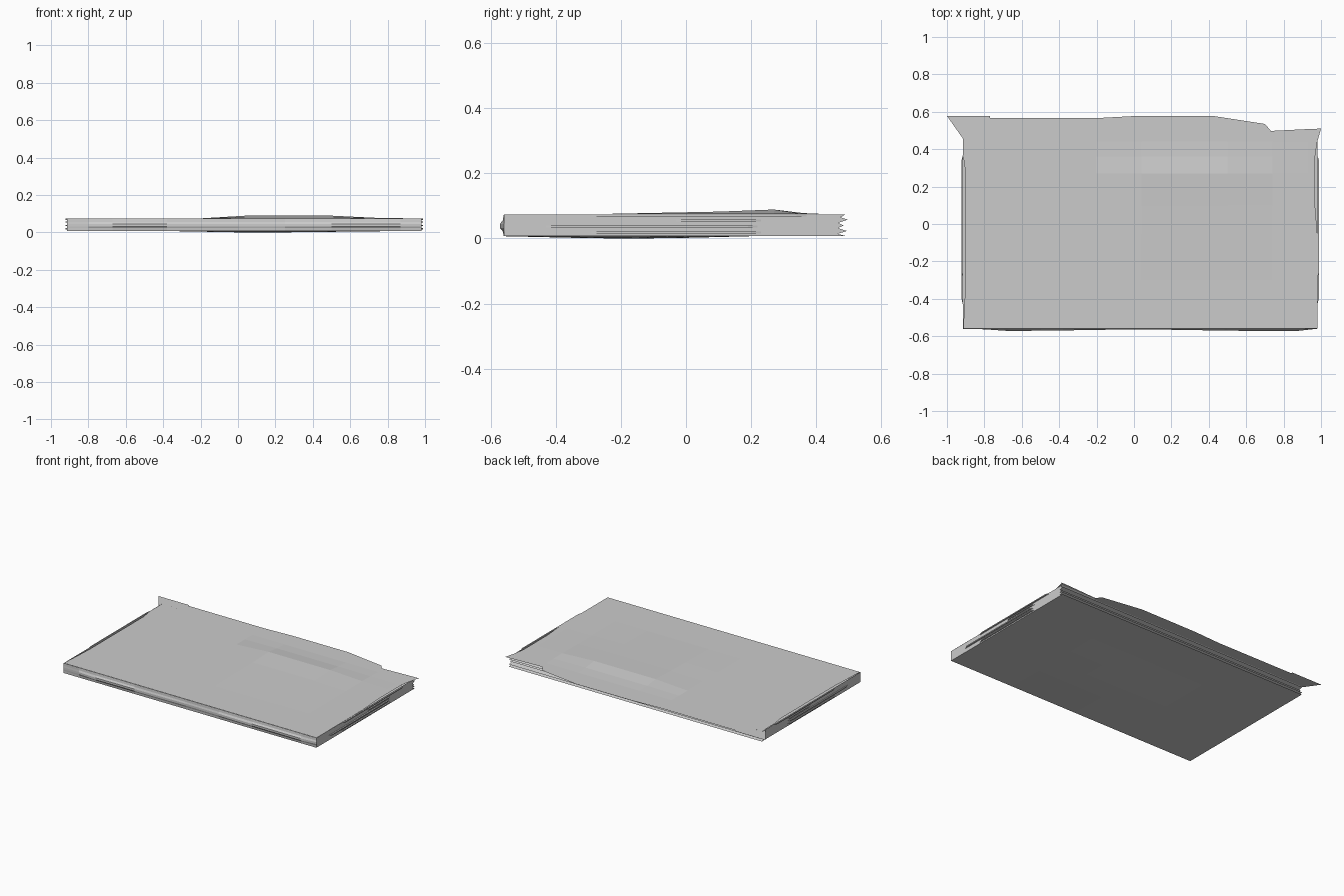
import bpy, bmesh

if "Cube" in bpy.data.objects:
    bpy.data.objects.remove(bpy.data.objects["Cube"])


def finish(name, bm, normals=True):
    if normals:
        bmesh.ops.recalc_face_normals(bm, faces=bm.faces)
    me = bpy.data.meshes.new(name)
    bm.to_mesh(me)
    bm.free()
    ob = bpy.data.objects.new(name, me)
    bpy.context.collection.objects.link(ob)
    return ob


def lerp_table(t, table):
    for (a, va), (b, vb) in zip(table, table[1:]):
        if t <= b:
            return va + (vb - va) * max(0, t - a) / (b - a)
    return table[-1][1]


def section(bulge, belly):
    # Side profile: rounded front, sagging underside, pleated open back
    front = [(-.56, .074), (-.56 - .004 * bulge, .056), (-.56 - .015 * bulge, .045),
             (-.56 - .015 * bulge, .032), (-.56 - .004 * bulge, .022), (-.56, .007)]
    under = [(-.3, .007 - .006 * belly), (-.15, .007 - .007 * belly),
             (0, .007 - .005 * belly), (.2, .007)]
    back = [(.495, .007), (.465, .014), (.495, .023), (.467, .032), (.485, .04),
            (.468, .048), (.497, .058), (.475, .065), (.49, .074)]
    return front + under + back


# Folded body, lofted left to right
bm = bmesh.new()
rows = []
for x, bulge, belly in [(-.915, 0, 0), (-.8, .2, 0), (-.67, .8, 0), (-.38, .6, 0), (0, .2, 1),
                        (.25, .4, 1), (.5, .7, .6), (.87, .8, 0), (.98, 0, 0)]:
    rows.append([bm.verts.new((x, y, z)) for y, z in section(bulge, belly)])
for a, b in zip(rows, rows[1:]):
    for i in range(len(a) - 1):
        bm.faces.new((a[i], a[i + 1], b[i + 1], b[i]))
bm.faces.new(rows[0])
bm.faces.new(rows[-1][::-1])
finish("folded_body", bm)

# Top sheet with a low raised fold
xs = [-.913, -.8, -.68, -.2, .04, .27, .5, .74, .93, .98]
ys = [-.56, -.3, -.05, .1, .27, .36, .44, .5]
back_edge = [(-.92, .49), (-.8, .488), (-.68, .52), (0, .502), (.74, .498), (.98, .51)]
bump_x = [(-.2, 0), (.04, 1), (.5, 1), (.74, .2), (.93, 0)]
bump_y = [(-.3, 0), (-.05, .35), (.1, .55), (.27, 1), (.36, .25), (.44, 0)]
bm = bmesh.new()
grid = []
for x in xs:
    line = []
    for y in ys:
        z = .0745 + .0145 * lerp_table(x, bump_x) * lerp_table(y, bump_y)
        px, py = x, y
        if y == ys[-1]:
            py = lerp_table(x, back_edge)
            px = 1.0 if x == xs[-1] else x
        if x == xs[0] and -.4 < y < .3:
            px = -.9
        if x == xs[-1] and 0 < y < .4:
            px = .968
        line.append(bm.verts.new((px, py, z)))
    grid.append(line)
for a, b in zip(grid, grid[1:]):
    for i in range(len(a) - 1):
        bm.faces.new((a[i], b[i], b[i + 1], a[i + 1]))
finish("top_sheet", bm, False)

# Thin flap sticking out behind, under the top sheet
flap = [(-.91, .45), (.73, .47), (.73, .5), (.7, .535), (.42, .578), (0, .577),
        (-.2, .566), (-.77, .567), (-.77, .578), (-1, .578)]
bm = bmesh.new()
bm.faces.new([bm.verts.new((x, y, .071)) for x, y in flap])
finish("back_flap", bm, False)

# Layer ridges along both short ends
for side, x, out in (("left", -.915, -.007), ("right", .98, .009)):
    for n, (y0, y1, z0, z1) in enumerate([(-.29, .23, .015, .022), (-.43, .22, .033, .04),
                                          (-.03, .23, .052, .059), (-.29, .37, .067, .073)]):
        bm = bmesh.new()
        vs = [bm.verts.new((px, py, pz)) for px, inset in ((x, 0), (x + out, .03))
              for py, pz in ((y0 + inset, z0), (y1 - inset, z0), (y1 - inset, z1), (y0 + inset, z1))]
        bm.faces.new(vs[4:])
        for i in range(4):
            j = (i + 1) % 4
            bm.faces.new((vs[i], vs[j], vs[4 + j], vs[4 + i]))
        finish(f"{side}_layer_ridge_{n}", bm)
